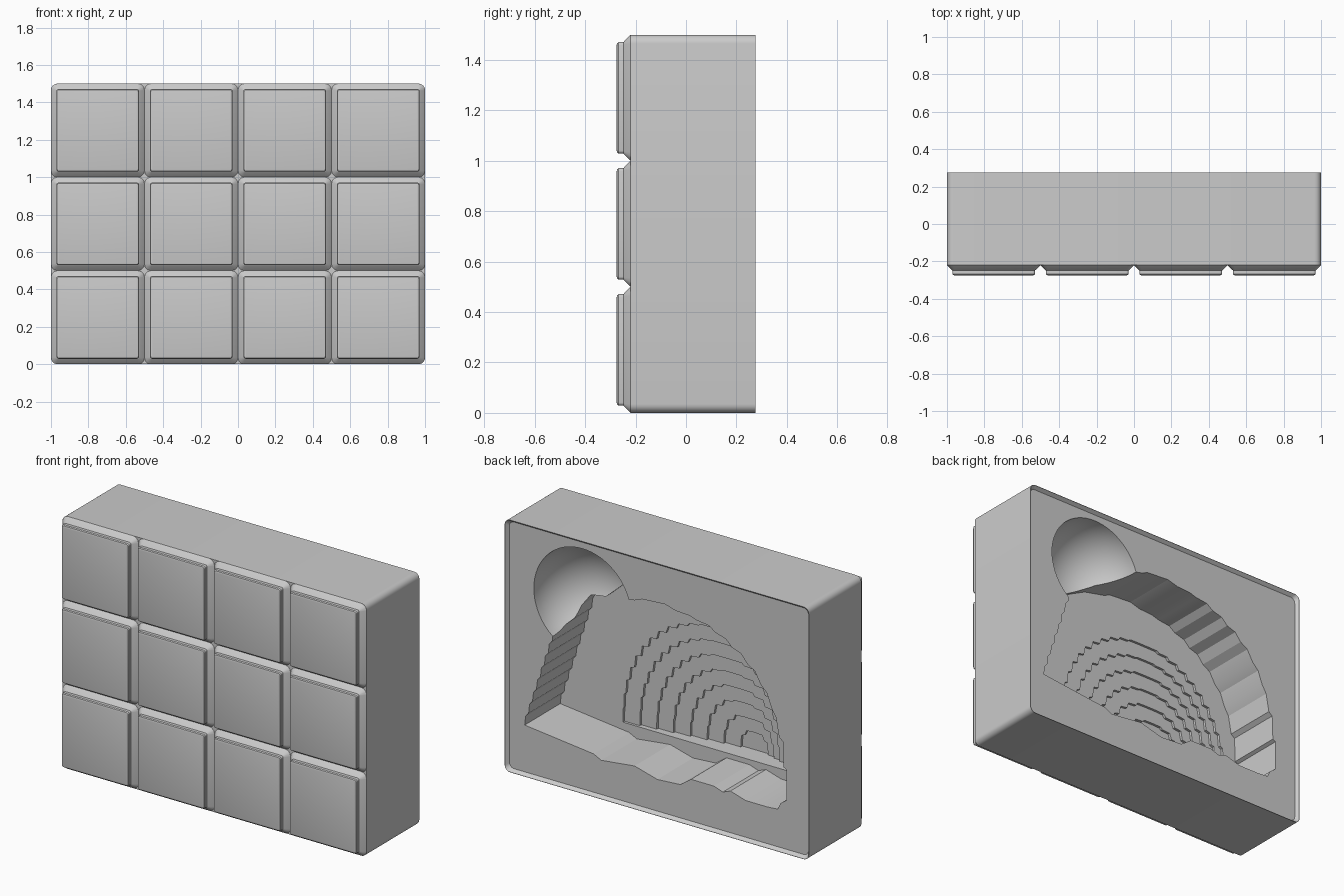
import bpy
import bmesh
import math

scene_cube = bpy.data.objects.get("Cube")
if scene_cube:
    bpy.data.objects.remove(scene_cube, do_unlink=True)

grey = bpy.data.materials.new("plain grey")
grey.use_nodes = True
grey.diffuse_color = (0.6, 0.6, 0.6, 1)
grey.node_tree.nodes["Principled BSDF"].inputs["Base Color"].default_value = (0.6, 0.6, 0.6, 1)


def rounded_rect(half_width, half_height, radius, centre_x=0, centre_z=0, steps=6):
    """Outline of a rectangle with rounded corners in the xz plane."""
    points = []
    for corner, (sx, sz) in enumerate([(1, 1), (-1, 1), (-1, -1), (1, -1)]):
        for i in range(steps + 1):
            angle = math.pi / 2 * (corner + i / steps)
            points.append((centre_x + sx * (half_width - radius) + radius * math.cos(angle),
                           centre_z + sz * (half_height - radius) + radius * math.sin(angle)))
    return points


def loft(name, sections):
    """Closed solid through (y, outline) sections."""
    bm = bmesh.new()
    loops = [[bm.verts.new((x, y, z)) for x, z in outline] for y, outline in sections]
    bm.faces.new(loops[0])
    bm.faces.new(loops[-1][::-1])
    for low, high in zip(loops, loops[1:]):
        for i in range(len(low)):
            j = (i + 1) % len(low)
            bm.faces.new((low[i], high[i], high[j], low[j]))
    bmesh.ops.recalc_face_normals(bm, faces=bm.faces)
    mesh = bpy.data.meshes.new(name)
    bm.to_mesh(mesh)
    bm.free()
    mesh.materials.append(grey)
    obj = bpy.data.objects.new(name, mesh)
    bpy.context.collection.objects.link(obj)
    return obj


def activate(obj):
    bpy.ops.object.select_all(action="DESELECT")
    obj.select_set(True)
    bpy.context.view_layer.objects.active = obj


def carve(target, cutter):
    """Cut one solid out of another, then discard the cutter."""
    cutter.hide_render = True
    mod = target.modifiers.new("carve", "BOOLEAN")
    mod.operation = "DIFFERENCE"
    mod.solver = "EXACT"
    mod.object = cutter
    activate(target)
    bpy.ops.object.modifier_apply(modifier=mod.name)
    bpy.data.objects.remove(cutter, do_unlink=True)


def smooth(obj, degrees):
    activate(obj)
    bpy.ops.object.shade_smooth_by_angle(angle=math.radians(degrees))


def staircase(start, end, count):
    """Jagged run of points between two ends."""
    points = []
    for i in range(count):
        for t, push in ((i / count, 0), ((i + 0.7) / count, 0.012)):
            points.append((start[0] + (end[0] - start[0]) * t + push,
                           start[1] + (end[1] - start[1]) * t))
    return points


def stepped_dome(centre_x, base, width, height, pitch=0.085):
    """Half ellipse with a stepped rim and a flat base."""
    count = max(4, round(math.pi * (width + height) / 2 / pitch))
    rim = [(centre_x + width * math.cos(math.pi * i / count),
            base + height * math.sin(math.pi * i / count)) for i in range(count + 1)]
    points = [rim[0]]
    for (x0, z0), (x1, z1) in zip(rim, rim[1:]):
        if z1 > z0:
            points.append((x0 + 0.2 * (x1 - x0), z0 + 0.9 * (z1 - z0)))
        else:
            points.append((x0 + 0.8 * (x1 - x0), z0 + 0.1 * (z1 - z0)))
        points.append((x1, z1))
    return points


FRONT, BACK, PLATE, FLOOR = -0.22, 0.275, 0.254, -0.08

# Main block with rounded edges
block = loft("block", [(y, rounded_rect(1, 0.75, 0.035, 0, 0.75)) for y in (FRONT, BACK)])

# Shallow recess in the back with sloping sides
carve(block, loft("recess_cutter",
                  [(y, rounded_rect(1 - inset, 0.75 - inset, 0.03, 0, 0.75))
                   for y, inset in ((PLATE, 0.017), (BACK, 0.002), (0.3, 0.002))]))

# Large flat-bottomed hollow with an irregular outline
hollow = staircase((0.883, 0.295), (0.65, 1.0), 9) + [
    (0.64, 1.03), (0.56, 1.03), (0.46, 1.12), (0.3, 1.2), (0.16, 1.23), (0.11, 1.25),
    (-0.04, 1.26), (-0.11, 1.24), (-0.2, 1.235), (-0.25, 1.22), (-0.33, 1.21), (-0.37, 1.18),
    (-0.44, 1.16), (-0.48, 1.12), (-0.54, 1.1), (-0.58, 1.05), (-0.63, 1.02), (-0.67, 0.95),
    (-0.71, 0.91), (-0.74, 0.83), (-0.77, 0.78), (-0.79, 0.67), (-0.815, 0.65), (-0.82, 0.5),
    (-0.84, 0.49), (-0.84, 0.31), (-0.8, 0.28), (-0.78, 0.24), (-0.71, 0.235), (-0.57, 0.235),
    (-0.47, 0.265), (-0.42, 0.245), (-0.36, 0.265), (-0.21, 0.265), (-0.14, 0.215),
    (0.01, 0.205), (0.16, 0.245), (0.25, 0.235), (0.38, 0.22), (0.43, 0.245)]
carve(block, loft("hollow_cutter", [(FLOOR, hollow), (0.4, hollow)]))

# Round pocket in the upper corner
bpy.ops.mesh.primitive_uv_sphere_add(segments=64, ring_count=32, radius=0.32,
                                     location=(0.503, PLATE, 1.125))
ball = bpy.context.object
ball.data.materials.append(grey)
carve(block, ball)

# Terraced pit sinking into the floor of the hollow
LAYERS = 8
for k in range(LAYERS):
    t = k / (LAYERS - 1)
    outline = stepped_dome(-0.14 - 0.18 * t, 0.295, 0.61 - 0.52 * t, 0.72 - 0.61 * t)
    carve(block, loft("pit_cutter", [(FLOOR - 0.015 * (k + 1), outline), (0, outline)]))
smooth(block, 18)

# Grid of raised tiles on the front
for row in range(3):
    for column in range(4):
        x, z = -0.75 + 0.5 * column, 0.25 + 0.5 * row
        profile = [(FRONT + 0.002, 0.25, 0.035), (FRONT, 0.25, 0.035), (-0.245, 0.225, 0.012),
                   (-0.248, 0.221, 0.012), (-0.267, 0.221, 0.012), (-0.273, 0.217, 0.01),
                   (-0.275, 0.21, 0.006)]
        tile = loft(f"tile_{row + 1}_{column + 1}",
                    [(y, rounded_rect(half, half, r, x, z, 3)) for y, half, r in profile])
        smooth(tile, 32)
